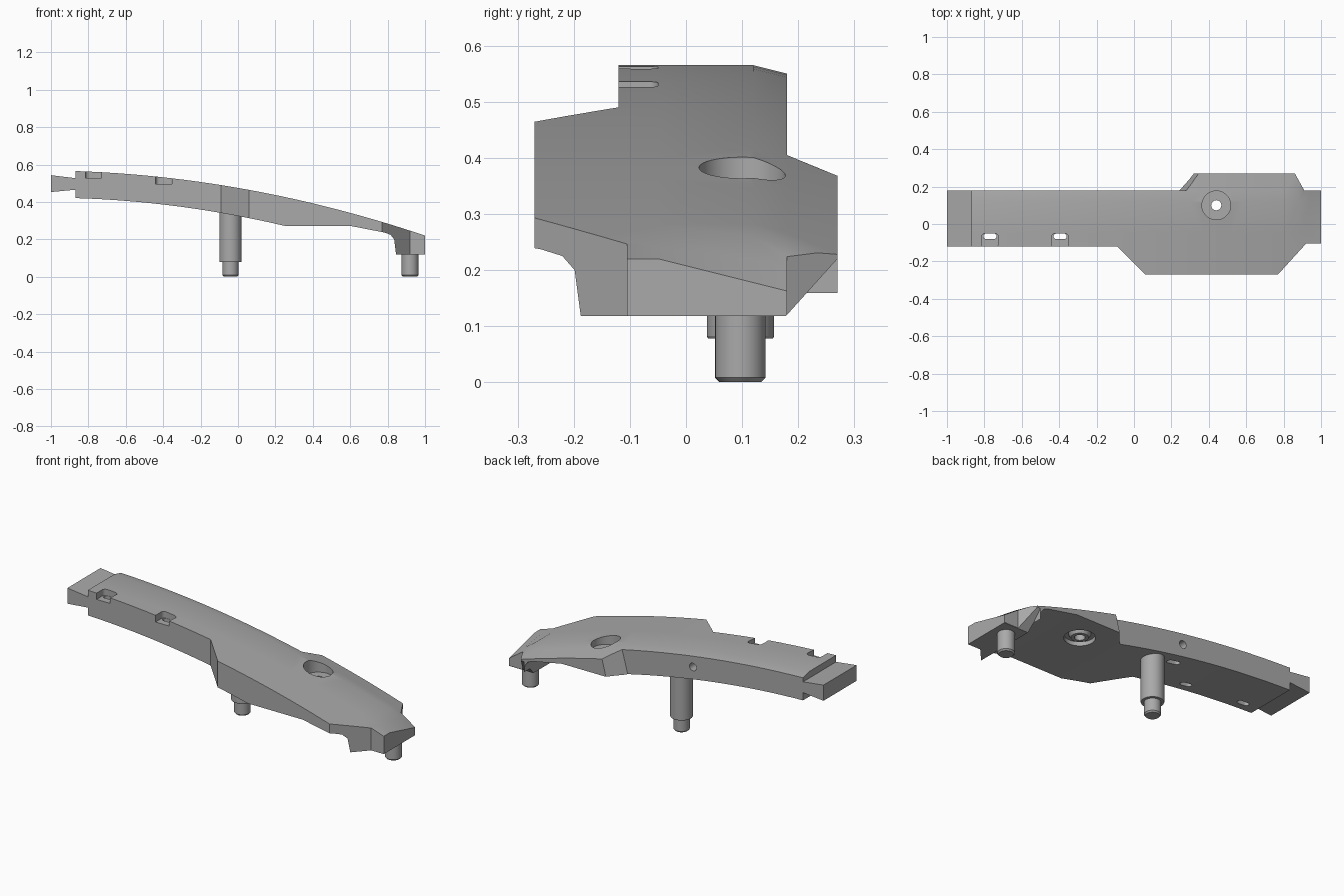
import bpy, bmesh, math

old = bpy.data.objects.get("Cube")
if old:
    bpy.data.objects.remove(old, do_unlink=True)

grey = bpy.data.materials.new("mid_grey")
grey.use_nodes = True
grey.diffuse_color = (0.4, 0.4, 0.4, 1)
grey.node_tree.nodes["Principled BSDF"].inputs["Base Color"].default_value = (0.4, 0.4, 0.4, 1)


def loft(name, rings, closed=True):
    """Skin a list of equal-length rings and cap both ends."""
    bm = bmesh.new()
    rows = [[bm.verts.new(p) for p in ring] for ring in rings]
    n = len(rows[0])
    for a, b in zip(rows, rows[1:]):
        for i in range(n):
            j = (i + 1) % n
            bm.faces.new((a[i], a[j], b[j], b[i]))
    bm.faces.new(rows[0])
    bm.faces.new(rows[-1])
    bmesh.ops.recalc_face_normals(bm, faces=bm.faces)
    mesh = bpy.data.meshes.new(name)
    bm.to_mesh(mesh)
    bm.free()
    mesh.materials.append(grey)
    obj = bpy.data.objects.new(name, mesh)
    bpy.context.collection.objects.link(obj)
    return obj


def lathe(name, x, y, profile, sides=40):
    """Turned part about a vertical axis; profile is (radius, z)."""
    angles = [2 * math.pi * i / sides for i in range(sides)]
    return loft(name, [[(x + r * math.cos(a), y + r * math.sin(a), z) for a in angles]
                       for r, z in profile])


def slot(name, x, y, half_x, half_y, r, z0, z1, square_front=False):
    """Vertical rounded-rectangle cutter."""
    pts = []
    for k, (sx, sy) in enumerate(((1, 1), (-1, 1), (-1, -1), (1, -1))):
        for s in range(6):
            a = math.pi / 2 * (k + s / 5)
            px = x + sx * (half_x - r) + r * math.cos(a)
            py = y + sy * (half_y - r) + r * math.sin(a)
            if square_front and sy < 0:
                px, py = x + sx * (half_x - 0.001 * s), y - half_y - 0.001 * s
            pts.append((px, py))
    return loft(name, [[(px, py, z) for px, py in pts] for z in (z0, z1)])


def boolean(obj, cutter, operation="DIFFERENCE"):
    cutter.hide_render = True
    mod = obj.modifiers.new("cut", "BOOLEAN")
    mod.operation, mod.object, mod.solver = operation, cutter, "EXACT"
    dg = bpy.context.evaluated_depsgraph_get()
    mesh = bpy.data.meshes.new_from_object(obj.evaluated_get(dg))
    obj.modifiers.clear()
    obj.data = mesh
    bpy.data.objects.remove(cutter, do_unlink=True)


def top_z(x):
    return 0.475 - 0.174 * x - 0.081 * x * x


def under_z(x):
    return 0.325 - 0.189 * x - 0.091 * x * x


def drop(x, y):
    """The top falls away towards the back, more strongly at the foot end."""
    t = max(0, (x - 0.88) / 0.12)
    return (1 - t) * 0.25 * max(0, y - 0.12) + t * 0.25 * max(0, y + 0.05)


# Arched body: side profile swept across the width
top_x = [-0.87 + 1.75 * i / 24 for i in range(25)] + [0.94, 1]
under_x = [0.25 - 1.12 * i / 16 for i in range(17)]
under = [(1, 0.118), (0.845, 0.118), (0.835, 0.2), (0.815, 0.225), (0.78, 0.237), (0.6, 0.272)]
under += [(x, under_z(x)) for x in under_x]
tab = [(-0.87, 0.465), (-1, 0.453), (-1, 0.543), (-0.87, 0.527)]
rings = []
for y in (-0.3, -0.05, 0.12, 0.18, 0.3):
    ring = [(x, y, top_z(x) - drop(x, y)) for x in top_x]
    rings.append(ring + [(x, y, z) for x, z in under + tab])
body = loft("arched_body", rings)

# Plan outline; the back shoulder wall leans
plan = [(-1.01, -0.12), (-0.09, -0.12), (0.06, -0.27), (0.77, -0.27), (0.92, -0.105),
        (1.01, -0.105), (1.01, 0.18), (0.91, 0.18), (0.86, 0.27)]
low = plan + [(0.25, 0.27), (0.17, 0.18), (-1.01, 0.18)]
high = plan + [(0.43, 0.27), (0.36, 0.18), (-1.01, 0.18)]
outline = loft("plan_cutter", [[(x, y, 0) for x, y in low], [(x, y, 0.7) for x, y in high]])
boolean(body, outline, "INTERSECT")

# Sloped back of the foot
wedge = [(0.162, 0.1), (0.4, 0.1), (0.4, 0.364), (0.27, 0.22)]
boolean(body, loft("foot_wedge", [[(x, y, z) for y, z in wedge] for x in (0.84, 1.1)]))

# Front pockets with slots through the body
for x in (-0.77, -0.395):
    boolean(body, slot("pocket", x, -0.09, 0.045, 0.04, 0.02, top_z(x) - 0.034, 0.7, True))
    boolean(body, slot("through_slot", x, -0.066, 0.035, 0.015, 0.0145, 0.2, 0.7))

# Underside slot and the cross hole meeting it
boolean(body, slot("under_slot", -0.17, 0.105, 0.04, 0.016, 0.0155, 0.2, 0.42))
circle = [2 * math.pi * i / 24 for i in range(24)]
boolean(body, loft("cross_hole", [[(-0.17 + 0.022 * math.cos(a), y, 0.425 + 0.022 * math.sin(a))
                                   for a in circle] for y in (0.1, 0.25)]))

# Counterbored screw hole with a ring recess and cone boss below
hx, hy = 0.44, 0.1
boolean(body, lathe("counterbore", hx, hy, [(0.077, 0.325), (0.077, 0.6)]))
boolean(body, lathe("ring_recess", hx, hy, [(0.08, 0.2), (0.08, 0.295)]))
boss = lathe("screw_boss", hx, hy, [(0.045, 0.274), (0.06, 0.3)])
bore = [(0.027, 0.1), (0.027, 0.6)]
boolean(boss, lathe("boss_bore", hx, hy, bore))
boolean(body, lathe("bore", hx, hy, bore))

# Locating pins
long_pin = lathe("long_pin", -0.04, 0.097,
                 [(0.036, 0), (0.043, 0.008), (0.043, 0.078), (0.058, 0.078), (0.06, 0.082), (0.06, 0.38)])
foot_pin = lathe("foot_pin", 0.92, 0.097, [(0.037, 0), (0.045, 0.008), (0.045, 0.16)])

# Smooth shading with crisp edges
bpy.ops.object.select_all(action="DESELECT")
for obj in (body, boss, long_pin, foot_pin):
    obj.select_set(True)
bpy.context.view_layer.objects.active = body
bpy.ops.object.shade_smooth_by_angle(angle=math.radians(20))
